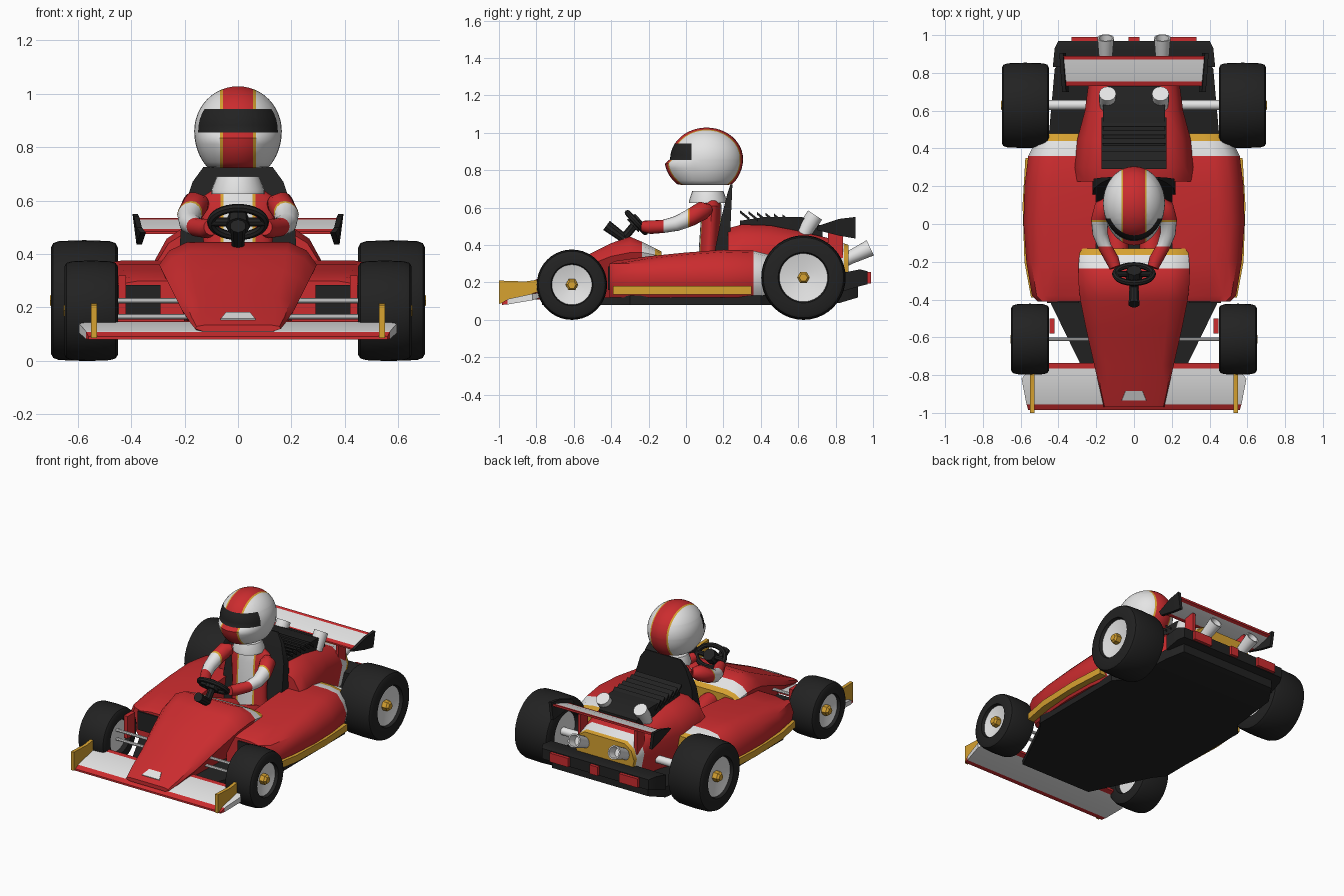
import bpy, bmesh, math
from mathutils import Vector

cube = bpy.data.objects.get("Cube")
if cube:
    bpy.data.objects.remove(cube)

COLOURS = {"red": (0.6, 0.025, 0.028), "white": (0.78, 0.78, 0.78),
           "gold": (0.68, 0.36, 0.03), "black": (0.016, 0.016, 0.016)}
KEYS = list(COLOURS)
MATS = []
for key, rgb in COLOURS.items():
    m = bpy.data.materials.new(key + " paint")
    m.use_nodes = True
    m.diffuse_color = (*rgb, 1)
    bsdf = m.node_tree.nodes["Principled BSDF"]
    bsdf.inputs["Base Color"].default_value = (*rgb, 1)
    bsdf.inputs["Roughness"].default_value = 0.6
    MATS.append(m)


def finish(name, bm, colour, cuts=(), mirror=False, angle=35):
    """Cut along axis planes, paint faces by a rule and make the object."""
    for axis, value in cuts:
        n = Vector((0, 0, 0))
        n[axis] = 1
        bmesh.ops.bisect_plane(bm, geom=bm.verts[:] + bm.edges[:] + bm.faces[:],
                               plane_co=n * value, plane_no=n, dist=1e-5)
    bmesh.ops.recalc_face_normals(bm, faces=bm.faces[:])
    for f in bm.faces:
        key = colour(f.calc_center_median()) if callable(colour) else colour
        f.material_index = KEYS.index(key)
    me = bpy.data.meshes.new(name)
    bm.to_mesh(me)
    bm.free()
    for m in MATS:
        me.materials.append(m)
    ob = bpy.data.objects.new(name, me)
    bpy.context.collection.objects.link(ob)
    bpy.ops.object.select_all(action="DESELECT")
    ob.select_set(True)
    bpy.context.view_layer.objects.active = ob
    bpy.ops.object.shade_smooth_by_angle(angle=math.radians(angle))
    if mirror:
        ob.modifiers.new("Mirror", "MIRROR").use_mirror_merge = False
    return ob


def loft(name, rings, colour, **kw):
    """Skin equal-sized rings of points and cap both ends."""
    bm = bmesh.new()
    rows = [[bm.verts.new(p) for p in r] for r in rings]
    n = len(rows[0])
    for a, b in zip(rows, rows[1:]):
        for i in range(n):
            bm.faces.new((a[i], a[(i + 1) % n], b[(i + 1) % n], b[i]))
    bm.faces.new(rows[0])
    bm.faces.new(rows[-1])
    return finish(name, bm, colour, **kw)


def tube(name, pts, radii, colour, sides=16, axis=None, **kw):
    pts = [Vector(p) for p in pts]
    whole = (pts[-1] - pts[0]).normalized()
    ref = Vector((1, 0, 0)) if abs(whole.x) < 0.7 else Vector((0, 0, 1))
    rings = []
    for i, p in enumerate(pts):
        d = Vector(axis) if axis else (pts[min(i + 1, len(pts) - 1)] - pts[max(i - 1, 0)]).normalized()
        u = d.cross(ref).normalized()
        v = d.cross(u)
        rings.append([p + radii[i] * (u * math.cos(t) + v * math.sin(t))
                      for t in (math.tau * k / sides for k in range(sides))])
    return loft(name, rings, colour, **kw)


def box(name, x, y, z, colour, **kw):
    return loft(name, [[(a, y[0], z[0]), (a, y[1], z[0]), (a, y[1], z[1]), (a, y[0], z[1])] for a in x],
                colour, **kw)


def plate(name, outline, x, colour, **kw):
    """Side outline in y, z extruded between two x values."""
    return loft(name, [[(a, y, z) for y, z in outline] for a in x], colour, **kw)


def slab(name, stations, colour, **kw):
    """Symmetric plate along y from half width, bottom and top."""
    return loft(name, [[(-w, y, b), (w, y, b), (w, y, t), (-w, y, t)] for y, w, b, t in stations],
                colour, **kw)


def shell(name, stations, base, colour, **kw):
    """Body along y: bottom, shoulder and top half widths with heights."""
    rings = []
    for y, wb, wm, zm, wt, zt in stations:
        half = [(wb, base), (wm, zm), ((wm + wt) / 2 + 0.015, zm + (zt - zm) * 0.62), (wt, zt)]
        rings.append([(x, y, z) for x, z in half] + [(-x, y, z) for x, z in reversed(half)])
    return loft(name, rings, colour, **kw)


def ellipse(rx, ry, cy, z, n=24):
    return [(rx * math.cos(math.tau * k / n), cy + ry * math.sin(math.tau * k / n), z) for k in range(n)]


# Floor and rear bumper
slab("floor", [(-0.77, 0.27, 0.08, 0.11), (-0.38, 0.46, 0.08, 0.12), (-0.3, 0.52, 0.08, 0.13),
               (0.4, 0.52, 0.08, 0.13), (0.48, 0.45, 0.08, 0.14), (0.82, 0.42, 0.09, 0.16),
               (0.92, 0.36, 0.12, 0.18)], "black")
slab("rear_bumper", [(0.83, 0.43, 0.15, 0.25), (0.93, 0.42, 0.18, 0.27), (0.97, 0.4, 0.19, 0.26)], "black")
box("centre_light", (-0.03, 0.03), (0.95, 0.99), (0.195, 0.255), "red")
box("rear_lights", (0.19, 0.33), (0.95, 0.99), (0.195, 0.255), "red", mirror=True)

# Nose with banded cockpit edge
shell("nose", [(-0.97, 0.13, 0.16, 0.12, 0.12, 0.135), (-0.88, 0.15, 0.18, 0.145, 0.14, 0.18),
               (-0.75, 0.15, 0.21, 0.19, 0.15, 0.24), (-0.55, 0.16, 0.255, 0.28, 0.17, 0.335),
               (-0.4, 0.17, 0.285, 0.34, 0.18, 0.41), (-0.3, 0.18, 0.295, 0.36, 0.19, 0.445),
               (-0.23, 0.18, 0.295, 0.36, 0.19, 0.415), (-0.13, 0.18, 0.285, 0.34, 0.19, 0.365)], 0.11,
      lambda c: "gold" if c.y > -0.165 else "white" if c.y > -0.235 else "red",
      cuts=[(1, -0.235), (1, -0.165)], angle=40)
loft("nose_badge", [[(-w, y, z + h), (w, y, z + h), (w, y + 0.002, z + h - 0.006), (-w, y + 0.002, z + h - 0.006)]
                    for y, w, z, h in ((-0.935, 0.065, 0.153, 0.005), (-0.885, 0.045, 0.178, 0.005))], "white")

# Side pods, intakes and sills
pods = []
for y, xo, zt in ((-0.41, 0.51, 0.3), (-0.38, 0.54, 0.315), (-0.2, 0.57, 0.34), (0, 0.585, 0.36),
                  (0.2, 0.58, 0.375), (0.36, 0.56, 0.37), (0.48, 0.5, 0.34)):
    prof = [(0.2, 0.12), (xo - 0.05, 0.12), (xo - 0.015, 0.17), (xo, 0.24), (xo - 0.025, 0.3),
            (xo - 0.07, zt - 0.012), (xo - 0.14, zt), (0.2, zt)]
    pods.append([(x, y, z) for x, z in prof])
loft("side_pods", pods, lambda c: "gold" if c.y > 0.44 else "white" if c.y > 0.36 else "red",
     cuts=[(1, 0.36), (1, 0.44)], mirror=True, angle=45)
box("pod_intakes", (0.29, 0.46), (-0.418, -0.409), (0.16, 0.285), "black", mirror=True)
loft("sills", [[(x - 0.06, y, 0.135), (x, y, 0.135), (x, y, 0.18), (x - 0.06, y, 0.18)]
               for y, x in ((-0.39, 0.545), (-0.2, 0.58), (0.1, 0.59), (0.35, 0.575))], "gold", mirror=True)

# Engine cover, engine and cooling slats
shell("engine_cover", [(0.225, 0.26, 0.31, 0.36, 0.18, 0.49), (0.3, 0.27, 0.315, 0.37, 0.19, 0.51),
                       (0.45, 0.26, 0.3, 0.36, 0.18, 0.505), (0.6, 0.22, 0.26, 0.35, 0.17, 0.475),
                       (0.75, 0.2, 0.24, 0.33, 0.16, 0.44), (0.87, 0.18, 0.22, 0.3, 0.15, 0.4)], 0.13,
      lambda c: "gold" if c.y > 0.845 else "white" if c.y > 0.78 else "red",
      cuts=[(1, 0.78), (1, 0.845)], angle=40)
slab("engine", [(0.29, 0.16, 0.4, 0.53), (0.42, 0.165, 0.4, 0.55), (0.62, 0.165, 0.4, 0.55),
                (0.73, 0.14, 0.4, 0.5)], "black")
for i in range(6):
    y, z = 0.3 + 0.045 * i, 0.575 - 0.004 * i
    plate("cooling_slat", [(y - 0.01, z + 0.01), (y + 0.04, z - 0.03), (y + 0.04, z - 0.045), (y - 0.01, z - 0.005)],
          (-0.172, 0.172), "black")
tube("engine_pipes", [(0.14, 0.62, 0.44), (0.14, 0.65, 0.5), (0.14, 0.69, 0.56)], [0.04, 0.045, 0.045],
     "white", mirror=True)
tube("exhausts", [(0.15, 0.8, 0.29), (0.15, 0.88, 0.335), (0.15, 0.985, 0.385), (0.15, 0.985, 0.385),
                  (0.15, 0.93, 0.36)], [0.03, 0.036, 0.045, 0.036, 0.03],
     "white", axis=(0, 0.9, 0.43), mirror=True)

# Front wing
slab("front_wing", [(-0.985, 0.56, 0.08, 0.092), (-0.95, 0.57, 0.083, 0.112), (-0.82, 0.595, 0.105, 0.14),
                    (-0.735, 0.53, 0.135, 0.15)],
     lambda c: "white" if -0.955 < c.y < -0.765 else "red", cuts=[(1, -0.955), (1, -0.765)])
plate("front_end_plates", [(-1, 0.085), (-0.79, 0.15), (-0.79, 0.215), (-0.86, 0.205), (-1, 0.21)],
      (0.528, 0.55), "gold", mirror=True)

# Rear wing
slab("rear_wing", [(0.73, 0.36, 0.475, 0.485), (0.8, 0.375, 0.485, 0.512), (0.89, 0.385, 0.522, 0.535)],
     lambda c: "white" if 0.755 < c.y < 0.87 else "red", cuts=[(1, 0.755), (1, 0.87)])
loft("rear_end_plates", [[(x - 0.01, y, b), (x + 0.01, y, b), (x + 0.025, y, t), (x + 0.005, y, t)]
                         for y, x, b, t in ((0.7, 0.355, 0.48, 0.5), (0.82, 0.365, 0.45, 0.54),
                                            (0.905, 0.37, 0.435, 0.55))], "black", mirror=True)
box("rear_wing_struts", (0.2, 0.22), (0.76, 0.84), (0.33, 0.49), "red", mirror=True)


# Wheels with dished hubs and hex nuts
def wheels(name, x, w, y, r):
    prof = [(0.03, 0.001), (0.03, 0.56), (0, 0.6), (0, 0.88), (0.008, 0.95), (0.03, 0.985), (w / 2, 1),
            (w - 0.03, 0.985), (w - 0.008, 0.95), (w, 0.88), (w, 0.6), (w - 0.02, 0.57), (w - 0.045, 0.1),
            (w - 0.045, 0.001)]
    bm_rule = lambda c: "white" if math.hypot(c.y - y, c.z - r) < 0.57 * r else "black"
    tube(name, [(x + a, y, r) for a, _ in prof], [b * r for _, b in prof], bm_rule, sides=40,
         axis=(1, 0, 0), mirror=True)
    tube(name + "_nuts", [(x + w - 0.06, y, r), (x + w - 0.01, y, r), (x + w + 0.003, y, r)], [0.034, 0.034, 0.022],
         "gold", sides=6, axis=(1, 0, 0), mirror=True)


wheels("front_wheels", 0.45, 0.2, -0.61, 0.188)
wheels("rear_wheels", 0.45, 0.25, 0.628, 0.226)

# Axles, suspension rods and brakes
for z in (0.165, 0.225):
    tube("front_rods", [(0.15, -0.61, z), (0.49, -0.61, z)], [0.01, 0.01], "white", sides=8, mirror=True)
tube("rear_axle", [(0.1, 0.63, 0.226), (0.49, 0.63, 0.226)], [0.026, 0.026], "white", mirror=True)
box("front_brakes", (0.42, 0.448), (-0.58, -0.5), (0.17, 0.32), "red", mirror=True)

# Seat
loft("seat", [[(-w, a, z), (w, a, z), (w, b, z), (-w, b, z)] for z, w, a, b in
              ((0.13, 0.2, 0.12, 0.23), (0.4, 0.22, 0.16, 0.235), (0.55, 0.21, 0.19, 0.24),
               (0.67, 0.17, 0.22, 0.246), (0.725, 0.13, 0.238, 0.248))], "black")

# Steering wheel, hub and column
tilt = Vector((0, -0.67, 0.74))
hub = Vector((0, -0.265, 0.52))
rim = bmesh.new()
rows = []
for i in range(32):
    t = math.tau * i / 32
    out = Vector((math.cos(t), 0, 0)) + tilt * math.sin(t)
    mid = hub + Vector((0.1 * math.cos(t), 0, 0)) + tilt * 0.07 * math.sin(t)
    rows.append([rim.verts.new(mid + 0.016 * (out * math.cos(k * math.tau / 8)
                 + Vector((0, 0.74, 0.67)) * math.sin(k * math.tau / 8))) for k in range(8)])
for i in range(32):
    a, b = rows[i], rows[(i + 1) % 32]
    for k in range(8):
        rim.faces.new((a[k], a[(k + 1) % 8], b[(k + 1) % 8], b[k]))
finish("steering_rim", rim, "black")
tube("steering_spoke", [hub - Vector((0.1, 0, 0)), hub + Vector((0.1, 0, 0))], [0.016, 0.016], "black", sides=8)
tube("steering_hub", [hub - Vector((0, 0.02, 0.018)), hub + Vector((0, 0.02, 0.018))], [0.045, 0.04], "black", sides=8)
tube("steering_column", [hub, (0, -0.33, 0.44)], [0.022, 0.022], "black", sides=8)
tube("dash_post", [(0, -0.33, 0.435), (0, -0.425, 0.505)], [0.025, 0.03], "black", sides=10)

# Driver's body, legs and arms
loft("torso", [ellipse(rx, ry, cy, z) for z, rx, ry, cy in
               ((0.14, 0.13, 0.06, 0.12), (0.4, 0.125, 0.055, 0.125), (0.55, 0.14, 0.055, 0.135),
                (0.61, 0.14, 0.05, 0.14), (0.65, 0.08, 0.04, 0.14))],
     lambda c: "white" if abs(c.x) < 0.055 else "gold" if abs(c.x) < 0.066 else "red",
     cuts=[(0, s * v) for s in (-1, 1) for v in (0.055, 0.066)])
loft("collar", [ellipse(0.1, 0.1, 0.117, 0.625), ellipse(0.1, 0.1, 0.117, 0.64), ellipse(0.08, 0.083, 0.117, 0.69)],
     "white")
tube("legs", [(0.08, 0.12, 0.2), (0.09, -0.1, 0.29), (0.08, -0.25, 0.29)], [0.06, 0.06, 0.05], "red", mirror=True)
tube("arms", [(0.13, 0.12, 0.59), (0.16, 0.09, 0.585), (0.182, 0.02, 0.545), (0.18, -0.05, 0.515),
              (0.155, -0.12, 0.5), (0.115, -0.19, 0.495), (0.1, -0.23, 0.5)],
     [0.03, 0.05, 0.046, 0.04, 0.035, 0.036, 0.03],
     lambda c: "red" if c.y > 0.02 or c.y < -0.12 else "gold" if c.y > 0.01 else "white",
     cuts=[(1, 0.02), (1, 0.01), (1, -0.12)], mirror=True, angle=60)

# Helmet with centre stripe and visor
helmet = bmesh.new()
bmesh.ops.create_uvsphere(helmet, u_segments=40, v_segments=24, radius=1)
for v in helmet.verts:
    x, y, z = v.co
    chin = -0.03 if y < -0.3 and z < -0.05 else 0
    v.co = (0.164 * x, 0.11 + 0.195 * y + chin * abs(y), max(0.86 + (0.168 if z > 0 else 0.19) * z, 0.722))


def helmet_paint(c):
    if 0.855 < c.z < 0.942 and c.y < 0.03:
        return "black"
    return "red" if abs(c.x) < 0.057 else "gold" if abs(c.x) < 0.067 else "white"


finish("helmet", helmet, helmet_paint, angle=50,
       cuts=[(0, s * v) for s in (-1, 1) for v in (0.057, 0.067)] + [(2, 0.855), (2, 0.942), (1, 0.03)])
